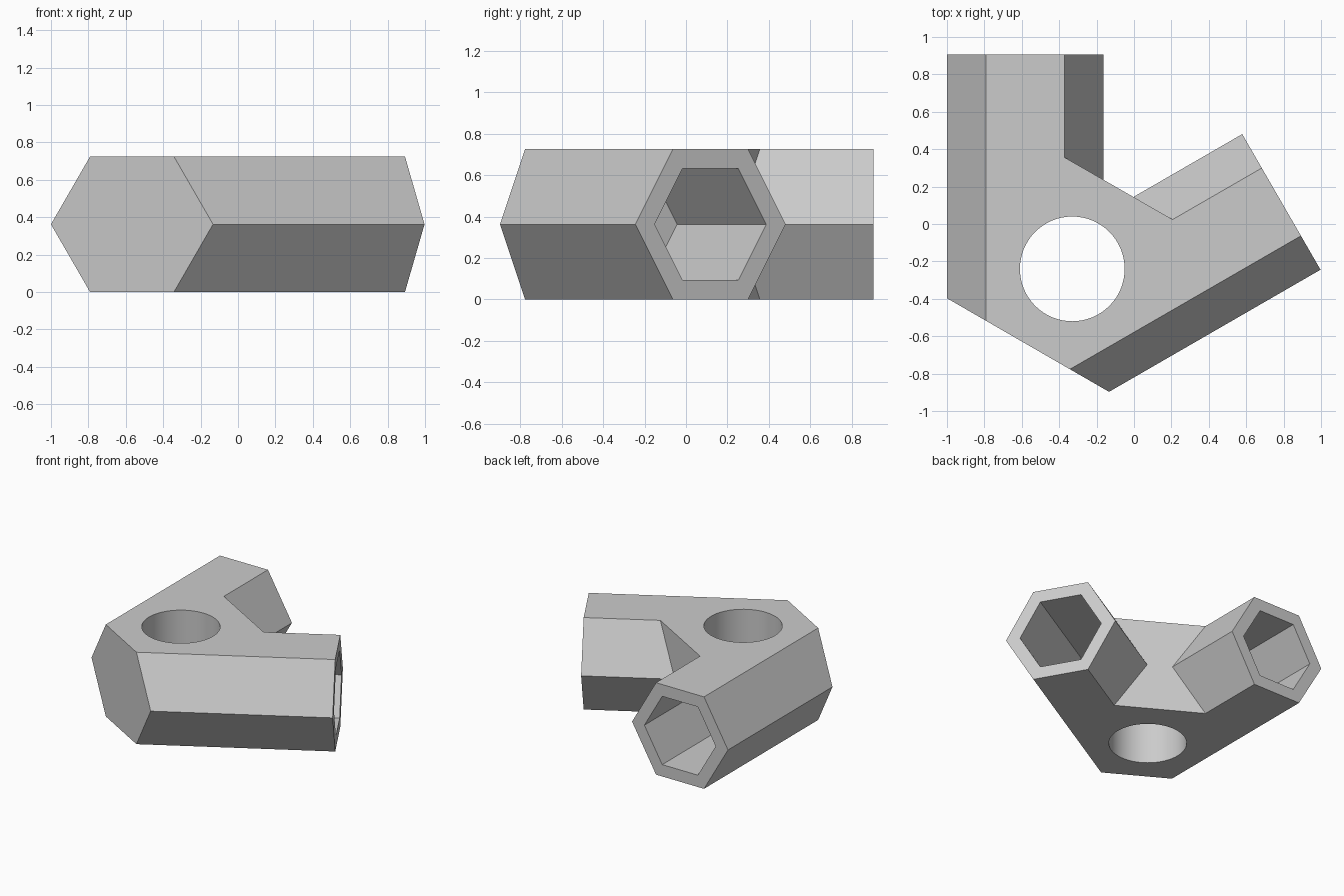
import bpy, bmesh, math
from mathutils import Vector, Matrix

cube = bpy.data.objects.get("Cube")
if cube:
    bpy.data.objects.remove(cube, do_unlink=True)

HEIGHT, MID = 0.725, 0.3625
OUTER, INNER = HEIGHT / math.sqrt(3), 0.311
BORE_DEPTH = 0.86

grey = bpy.data.materials.new("plain grey")
grey.use_nodes = True
colour = (0.6, 0.6, 0.6, 1)
grey.diffuse_color = colour
grey.node_tree.nodes["Principled BSDF"].inputs["Base Color"].default_value = colour


def finish(name, bm):
    bmesh.ops.recalc_face_normals(bm, faces=bm.faces)
    mesh = bpy.data.meshes.new(name)
    bm.to_mesh(mesh)
    bm.free()
    mesh.materials.append(grey)
    obj = bpy.data.objects.new(name, mesh)
    bpy.context.scene.collection.objects.link(obj)
    return obj


def hex_prism(name, end, angle, radius, start, stop, clip=False):
    """Hexagonal bar along a horizontal direction, measured from its open end."""
    direction = Vector((math.cos(angle), math.sin(angle), 0))
    side = Vector((-direction.y, direction.x, 0))
    bm = bmesh.new()
    rings = []
    for t in (start, stop):
        centre = Vector((end[0], end[1], MID)) + direction * t
        rings.append([bm.verts.new(centre + side * radius * math.cos(k * math.pi / 3)
                                   + Vector((0, 0, radius * math.sin(k * math.pi / 3))))
                      for k in range(6)])
    bm.faces.new(rings[0])
    bm.faces.new(rings[1])
    for k in range(6):
        j = (k + 1) % 6
        bm.faces.new((rings[0][k], rings[0][j], rings[1][j], rings[1][k]))
    if clip:  # trim on the flat corner plane
        cut = bmesh.ops.bisect_plane(bm, geom=bm.verts[:] + bm.edges[:] + bm.faces[:],
                                     plane_co=(-1, -0.397, 0),
                                     plane_no=(-0.5, -math.sqrt(0.75), 0), clear_outer=True)
        edges = [e for e in cut["geom_cut"] if isinstance(e, bmesh.types.BMEdge)]
        bmesh.ops.contextual_create(bm, geom=edges)
    return finish(name, bm)


def apply_boolean(target, tool, operation):
    mod = target.modifiers.new(operation, "BOOLEAN")
    mod.operation, mod.object, mod.solver = operation, tool, "EXACT"
    bpy.context.view_layer.objects.active = target
    bpy.ops.object.modifier_apply(modifier=mod.name)
    bpy.data.objects.remove(tool, do_unlink=True)


# Two arms, sixty degrees apart
ends = (((-0.5815, 0.905), math.pi / 2), ((0.788, 0.118), math.pi / 6))
body = hex_prism("angle_connector", *ends[0], OUTER, -2, 0, clip=True)
apply_boolean(body, hex_prism("second_arm", *ends[1], OUTER, -2, 0, clip=True), "UNION")

# Full-height web filling the corner between the arms
bm = bmesh.new()
outline = ((-0.785, -0.521), (-0.345, -0.775), (-0.2, -0.69), (0.205, 0.025), (-0.373, 0.357))
face = bm.faces.new([bm.verts.new((x, y, 0)) for x, y in outline])
grown = bmesh.ops.extrude_face_region(bm, geom=[face])
bmesh.ops.translate(bm, vec=(0, 0, HEIGHT),
                    verts=[v for v in grown["geom"] if isinstance(v, bmesh.types.BMVert)])
apply_boolean(body, finish("corner_web", bm), "UNION")

# Hexagonal sockets in both ends
for end, angle in ends:
    apply_boolean(body, hex_prism("socket", end, angle, INNER, -BORE_DEPTH, 0.1), "DIFFERENCE")

# Round vertical through hole
bm = bmesh.new()
bmesh.ops.create_cone(bm, cap_ends=True, segments=64, radius1=0.28, radius2=0.28, depth=2,
                      matrix=Matrix.Translation((-0.33, -0.24, MID)))
apply_boolean(body, finish("round_hole", bm), "DIFFERENCE")

body.select_set(True)
bpy.context.view_layer.objects.active = body
bpy.ops.object.shade_smooth_by_angle(angle=math.radians(25))
